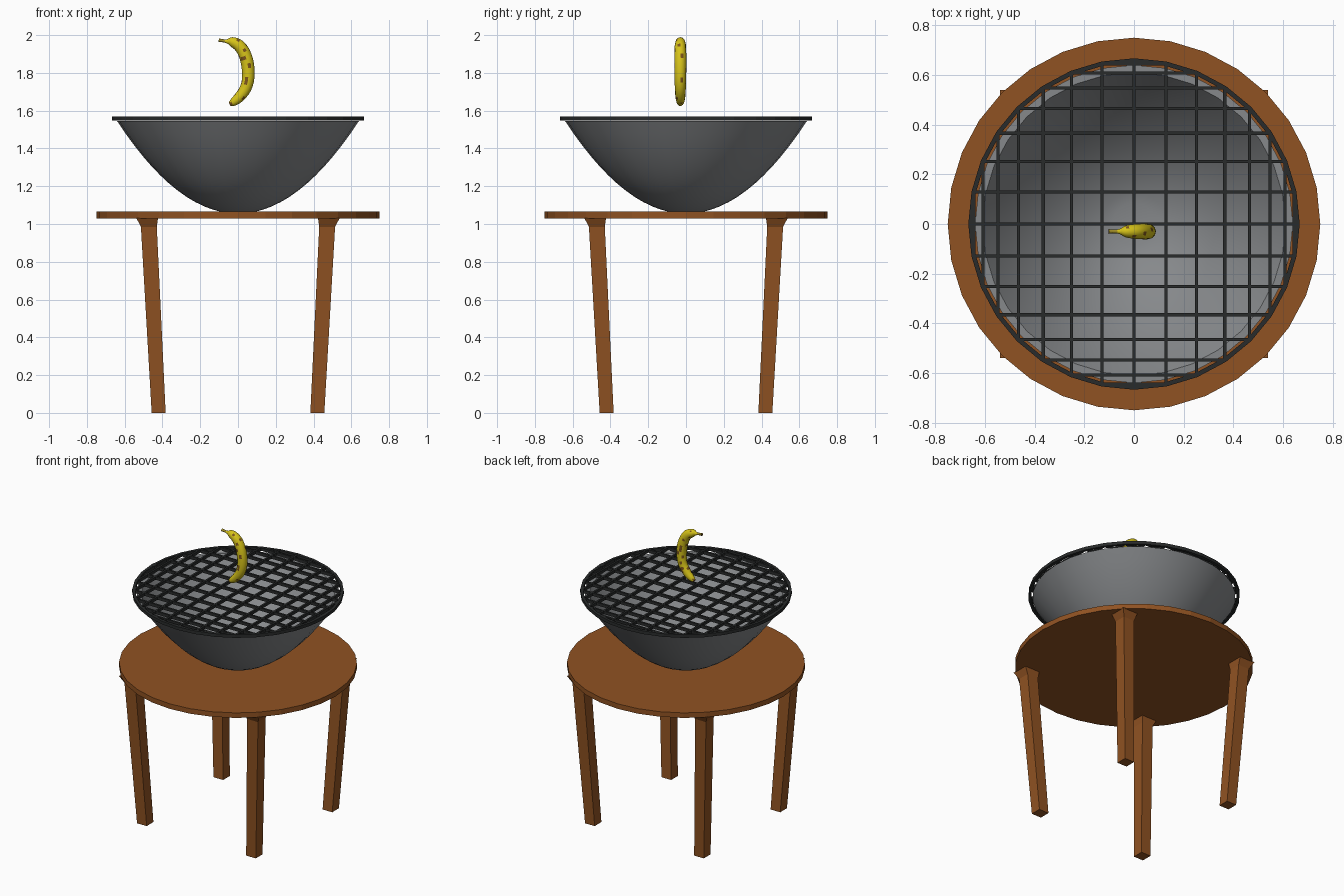
import bpy, bmesh, math, random
from mathutils import Vector

random.seed(4)
if "Cube" in bpy.data.objects:
    bpy.data.objects.remove(bpy.data.objects["Cube"], do_unlink=True)


def material(name, rgb):
    m = bpy.data.materials.new(name)
    m.use_nodes = True
    m.diffuse_color = (*rgb, 1)
    m.node_tree.nodes["Principled BSDF"].inputs["Base Color"].default_value = (*rgb, 1)
    return m


wood = material("warm wood", (0.28, 0.085, 0.016))
steel = material("grey steel", (0.24, 0.25, 0.26))
iron = material("dark iron", (0.022, 0.024, 0.024))
yellow = material("ripe yellow", (0.68, 0.55, 0.01))
brown = material("spot brown", (0.20, 0.09, 0.01))
olive = material("stem olive", (0.36, 0.27, 0.02))


def finish(name, bm, mats, smooth=None):
    bmesh.ops.recalc_face_normals(bm, faces=bm.faces)
    mesh = bpy.data.meshes.new(name)
    bm.to_mesh(mesh)
    bm.free()
    obj = bpy.data.objects.new(name, mesh)
    bpy.context.collection.objects.link(obj)
    for m in mats:
        mesh.materials.append(m)
    if smooth:
        bpy.ops.object.select_all(action='DESELECT')
        obj.select_set(True)
        bpy.context.view_layer.objects.active = obj
        bpy.ops.object.shade_smooth_by_angle(angle=math.radians(smooth))
    return obj


def bridge(bm, rings, closed=False):
    """Join successive vertex rings with quads; cap the ends unless closed."""
    pairs = list(zip(rings, rings[1:]))
    if closed:
        pairs.append((rings[-1], rings[0]))
    faces = []
    for a, b in pairs:
        n = len(a)
        faces.append([bm.faces.new((a[i], a[(i + 1) % n], b[(i + 1) % n], b[i])) for i in range(n)])
    if not closed:
        bm.faces.new(rings[0][::-1])
        bm.faces.new(rings[-1])
    return faces


def lathe(name, profile, mat, closed=False, smooth=None, sides=32):
    bm = bmesh.new()
    angles = [math.tau * i / sides for i in range(sides)]
    rings = [[bm.verts.new((r * math.cos(a), r * math.sin(a), z)) for a in angles] for r, z in profile]
    bridge(bm, rings, closed)
    return finish(name, bm, [mat], smooth)


def leg(name, sx, sy):
    """Tapered square leg that splays outward and flares under the top."""
    bm = bmesh.new()
    rings = []
    for c, h, z in ((0.42, 0.037, 0), (0.472, 0.042, 0.985), (0.481, 0.058, 1.033)):
        rings.append([bm.verts.new((sx * c + h * i, sy * c + h * j, z))
                      for i, j in ((-1, -1), (1, -1), (1, 1), (-1, 1))])
    bridge(bm, rings)
    finish(name, bm, [wood])


# Table
lathe("table_top", [(0.75, 1.03), (0.75, 1.065)], wood)
for sx, side in ((1, "left"), (-1, "right")):
    for sy, end in ((-1, "front"), (1, "back")):
        leg(f"{end}_{side}_leg", sx, sy)

# Bowl: parabolic outer wall, flat rim, parabolic inner wall
steps = [0.14 + 0.86 * i / 12 for i in range(13)]
outer = [(0.64 * t, 1.055 + 0.49 * t * t) for t in steps]
inner = [(0.61 * t, 1.085 + 0.46 * t * t) for t in reversed(steps)]
lathe("bowl", outer + inner, steel, smooth=40)

# Grill: outer hoop with crossing bars that meet its corners
R, low, high = 0.658, 1.548, 1.57
lathe("grill_hoop", [(R - 0.009, low), (R + 0.009, low), (R + 0.009, high), (R - 0.009, high)],
      iron, closed=True)
bm = bmesh.new()
for k in range(-7, 8):
    a = k * math.tau / 32
    offset, half = R * math.sin(a), R * math.cos(a)
    for along_x in (True, False):
        box = bmesh.ops.create_cube(bm, size=1)["verts"]
        for v in box:
            u, w = v.co.x * 2 * half, offset + v.co.y * 0.013
            z = (low + high) / 2 + v.co.z * (high - low - 0.002)
            v.co = (u, w, z) if along_x else (w, u, z)
finish("grill_bars", bm, [iron])

# Banana: tube swept along a curved spine of (x, z, radius)
spine = [(-0.102, 1.973, 0.010), (-0.085, 1.971, 0.008), (-0.058, 1.967, 0.011),
         (-0.034, 1.965, 0.025), (0.0, 1.949, 0.031), (0.027, 1.917, 0.033),
         (0.048, 1.86, 0.034), (0.055, 1.785, 0.033), (0.042, 1.722, 0.031),
         (0.010, 1.675, 0.028), (-0.022, 1.647, 0.022), (-0.044, 1.634, 0.011)]


def spline(t):
    """Smooth point on the spine for t in 0..1."""
    s = t * (len(spine) - 1)
    i = min(int(s), len(spine) - 2)
    f = s - i
    p = [Vector(spine[max(0, min(len(spine) - 1, i + d))]) for d in (-1, 0, 1, 2)]
    return 0.5 * (2 * p[1] + (p[2] - p[0]) * f + (2 * p[0] - 5 * p[1] + 4 * p[2] - p[3]) * f ** 2
                  + (3 * p[1] - p[0] - 3 * p[2] + p[3]) * f ** 3)


bm = bmesh.new()
count, sides, rings = 34, 12, []
for i in range(count + 1):
    t = i / count
    x, z, r = spline(t)
    d = spline(min(1, t + 0.01)) - spline(max(0, t - 0.01))
    side = Vector((d.y, 0, -d.x)).normalized()
    rings.append([bm.verts.new(Vector((x, -0.03, z)) + side * r * math.cos(a)
                               + Vector((0, 0.94 * r * math.sin(a), 0)))
                  for a in (math.tau * j / sides for j in range(sides))])
bands = bridge(bm, rings)
for i, band in enumerate(bands):
    for face in band:
        if i < 5:
            face.material_index = 2
        elif i == count - 1 or (i > 8 and random.random() < 0.1):
            face.material_index = 1
bm.faces.ensure_lookup_table()
for cap in bm.faces[-2:]:
    cap.material_index = 1
finish("banana", bm, [yellow, brown, olive], smooth=50)
